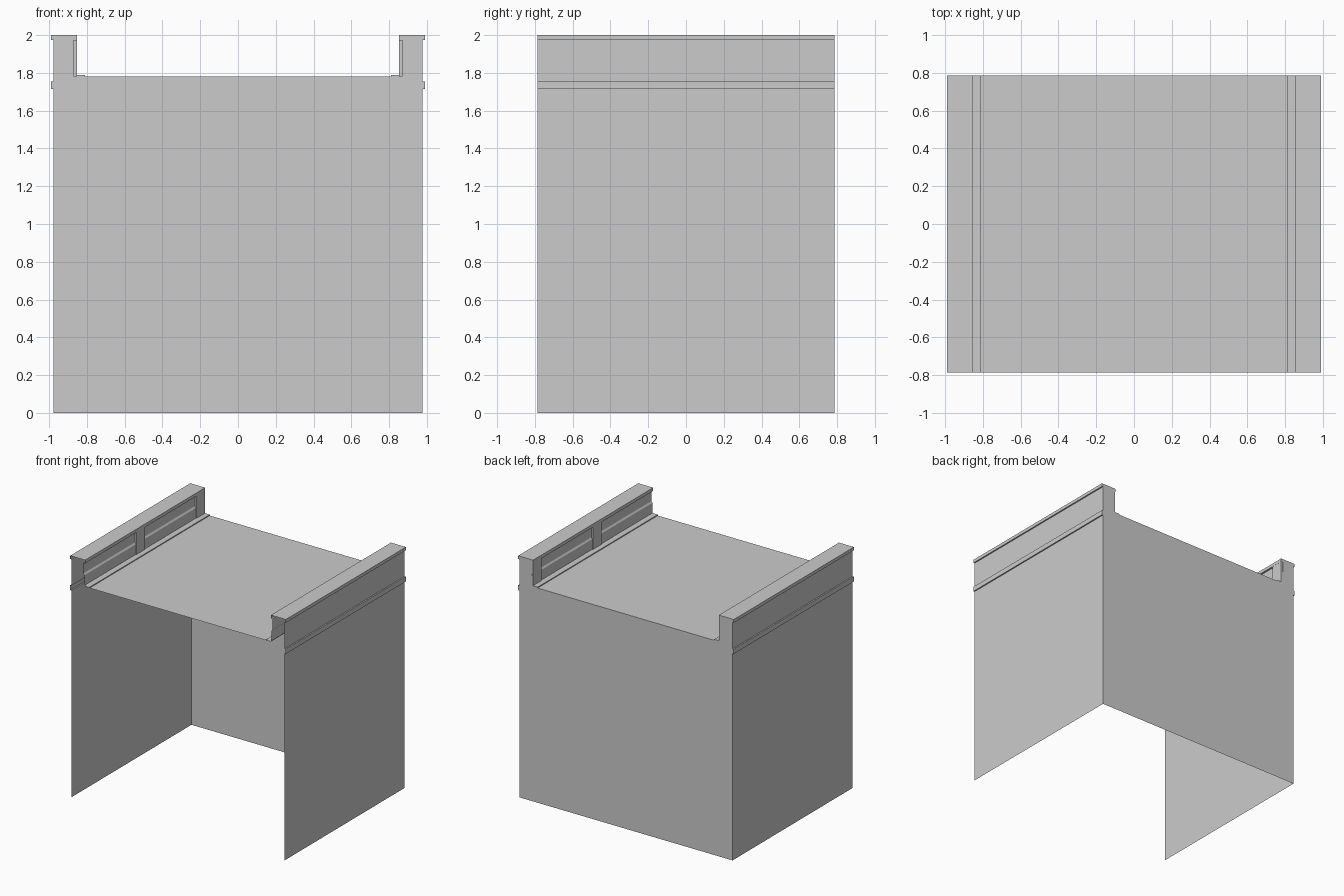
import bpy, bmesh

if "Cube" in bpy.data.objects:
    bpy.data.objects.remove(bpy.data.objects["Cube"])

D = 0.787       # half depth
DECK = 1.78     # deck height

# Right half of the cross-section, from the ground up and in to the deck edge
PROFILE = [(.978, 0), (.978, 1.715), (.989, 1.715), (.989, 1.755), (.978, 1.755),
           (.978, 1.973), (.989, 1.973), (.989, 2), (.852, 2), (.852, 1.973),
           (.868, 1.973), (.868, 1.885), (.859, 1.872), (.859, 1.788),
           (.81, 1.788), (.81, DECK)]


def make_object(name, bm):
    mesh = bpy.data.meshes.new(name)
    bm.to_mesh(mesh)
    bm.free()
    obj = bpy.data.objects.new(name, mesh)
    bpy.context.collection.objects.link(obj)
    return obj


def mirror_x(obj):
    obj.modifiers.new("mirror", 'MIRROR').use_axis[0] = True


def sheet(name, profile):
    """Sweep an open x-z profile along y."""
    bm = bmesh.new()
    front = [bm.verts.new((x, -D, z)) for x, z in profile]
    back = [bm.verts.new((x, D, z)) for x, z in profile]
    for i in range(len(profile) - 1):
        bm.faces.new((front[i], back[i], back[i + 1], front[i + 1]))
    return make_object(name, bm)


def box(name, lo, hi):
    bm = bmesh.new()
    bmesh.ops.create_cube(bm, size=1)
    for v in bm.verts:
        v.co = [(a + b) / 2 + c * (b - a) for a, b, c in zip(lo, hi, v.co)]
    return make_object(name, bm)


# Side walls with ledge, hollow parapet and curb
mirror_x(sheet("side_wall_and_parapet", PROFILE))

# Deck between the parapets
sheet("deck", [(.852, DECK), (-.852, DECK)])

# Back wall closing the whole outline; the front and bottom stay open
bm = bmesh.new()
outline = PROFILE + [(-x, z) for x, z in reversed(PROFILE)]
bm.faces.new([bm.verts.new((x, D, z)) for x, z in reversed(outline)])
make_object("back_wall", bm)

# Pilasters on the inner parapet faces
for name, y_end in (("middle_pilaster", 0.0), ("back_pilaster", D - .001)):
    mirror_x(box(name, (.853, y_end - .11, DECK), (.87, y_end, 1.974)))
